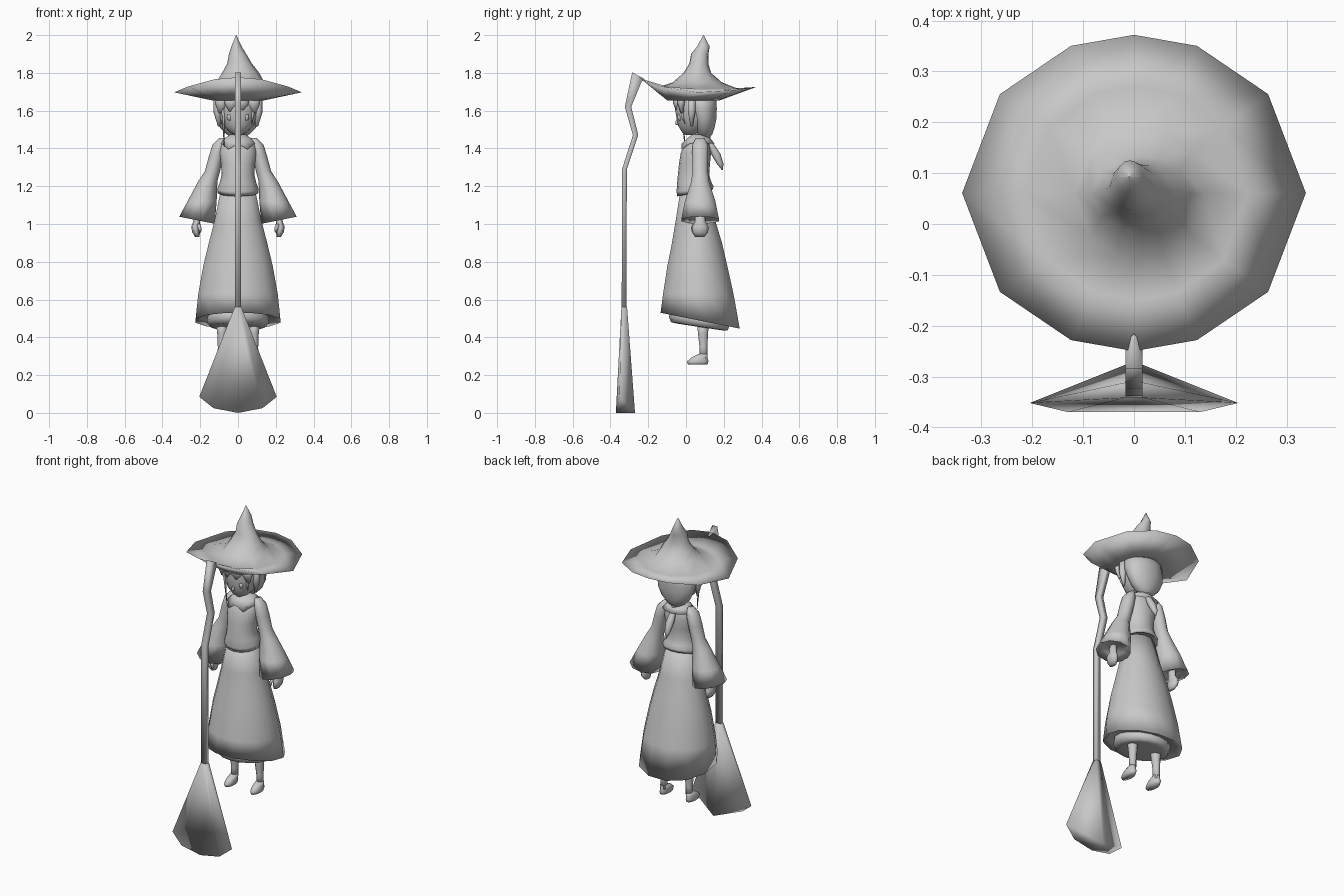
import bpy, bmesh, math

mat = bpy.data.materials.new("plain grey")
mat.diffuse_color = (0.58, 0.58, 0.58, 1)


def finish(name, bm, angle=180):
    bmesh.ops.recalc_face_normals(bm, faces=bm.faces)
    mesh = bpy.data.meshes.new(name)
    bm.to_mesh(mesh)
    bm.free()
    mesh.materials.append(mat)
    ob = bpy.data.objects.new(name, mesh)
    bpy.context.collection.objects.link(ob)
    bpy.ops.object.select_all(action='DESELECT')
    ob.select_set(True)
    bpy.context.view_layer.objects.active = ob
    bpy.ops.object.shade_smooth_by_angle(angle=math.radians(angle))
    return ob


def loft(name, rings, n=12, angles=None, side=1, phase=0.0, move=None, angle=180):
    """Join rings of (cx, cy, cz, rx, ry, tilt_x, tilt_y) into a closed skin."""
    angles = angles or [phase + 360 * i / n for i in range(n)]
    n = len(angles)
    bm = bmesh.new()
    rows = []
    for k, ring in enumerate(rings):
        cx, cy, cz, rx, ry, tx, ty = (tuple(ring) + (0, 0))[:7]
        row = []
        for a in angles:
            dx, dy = rx * math.cos(math.radians(a)), ry * math.sin(math.radians(a))
            p = [(cx + dx) * side, cy + dy, cz + tx * dx + ty * dy]
            if move:
                p = move(k, p)
            row.append(bm.verts.new(p))
        rows.append(row)
    for r0, r1 in zip(rows, rows[1:]):
        for i in range(n):
            j = (i + 1) % n
            bm.faces.new((r0[i], r0[j], r1[j], r1[i]))
    bm.faces.new(rows[0])
    bm.faces.new(rows[-1])
    return finish(name, bm, angle)


def strand(name, pts, n=6):
    """Tapered lock of hair from (x, y, z, radius)."""
    return loft(name, [(x, y, z, r, r) for x, y, z, r in pts], n)


# Hat: underside, twelve-sided curled brim, bent cone
def curl(k, p):
    if k in (2, 3):
        d = (p[1] - 0.06) / 0.31
        p[2] += (0.08 if d < 0 else 0.028) * d * d * (1 if k == 2 else 0.25)
    return p


quarter = [0, 38.7, 68.5]
brim = quarter + [90] + [180 - a for a in quarter[::-1]] + [180 + a for a in quarter[1:]] \
    + [270] + [360 - a for a in quarter[:0:-1]]
loft("hat", [(0, 0.06, 1.665, 0.10, 0.10), (0, 0.04, 1.655, 0.14, 0.14),
             (0, 0.061, 1.697, 0.338, 0.311), (0.005, 0.06, 1.715, 0.22, 0.21),
             (0.012, 0.06, 1.75, 0.128, 0.13), (0.014, 0.06, 1.80, 0.098, 0.073),
             (0.008, 0.068, 1.85, 0.065, 0.05), (-0.002, 0.073, 1.90, 0.046, 0.046),
             (-0.008, 0.092, 1.94, 0.027, 0.033), (-0.01, 0.093, 2.0, 0.001, 0.001)],
     angles=brim, move=curl)

# Head and hair
loft("head", [(0, 0.015, 1.47, 0.015, 0.015), (0, 0.03, 1.485, 0.045, 0.05),
              (0, 0.04, 1.52, 0.08, 0.082), (0, 0.05, 1.56, 0.1, 0.1),
              (0, 0.05, 1.62, 0.11, 0.11), (0, 0.05, 1.68, 0.1, 0.1)], 16)
loft("back_hair", [(0, 0.1, 1.45, 0.02, 0.02), (0, 0.1, 1.475, 0.06, 0.04),
                   (0, 0.098, 1.51, 0.095, 0.055), (0, 0.095, 1.56, 0.118, 0.068),
                   (0, 0.085, 1.61, 0.125, 0.08), (0, 0.075, 1.68, 0.12, 0.088)], 14)
strand("nose", [(0, -0.046, 1.525, 0.008), (0, -0.05, 1.535, 0.01), (0, -0.045, 1.56, 0.002)])
for i, x in enumerate((-0.085, -0.035, 0.02, 0.08)):
    y = 0.05 - 0.112 * math.sqrt(1 - (x / 0.13) ** 2)
    loft("fringe_lock_%d" % i, [(x, y + 0.015, 1.67, 0.04, 0.022), (x, y + 0.013, 1.635, 0.036, 0.02),
                                (x * 1.1, y + 0.016, 1.6 - abs(x) * 0.15, 0.008, 0.006)], 8)
for s, low in ((-1, 1.41), (1, 1.53)):
    word = "left" if s > 0 else "right"
    strand(word + "_long_lock", [(s * 0.085, -0.02, 1.64, 0.012), (s * 0.077, -0.02, 1.57, 0.008),
                                 (s * 0.073, -0.005, low, 0.002)])
    strand(word + "_side_lock", [(s * 0.105, 0.03, 1.67, 0.024), (s * 0.107, 0.03, 1.59, 0.022),
                                 (s * 0.1, 0.03, 1.515, 0.006)])
    strand(word + "_eye", [(s * 0.045, -0.03, 1.547, 0.008), (s * 0.045, -0.031, 1.56, 0.013),
                           (s * 0.045, -0.035, 1.58, 0.01)], 8)
strand("ponytail", [(0, 0.1, 1.465, 0.012), (0, 0.13, 1.42, 0.02), (0, 0.158, 1.37, 0.025),
                    (0, 0.18, 1.32, 0.018), (0, 0.193, 1.285, 0.003)], 8)
strand("hair_tie", [(0, 0.1, 1.475, 0.016), (0, 0.108, 1.46, 0.022), (0, 0.115, 1.445, 0.016)], 8)


# Blouse with flared hem, neck, pointed collar
def point_collar(k, p):
    if k == 0 and p[1] < 0.02 and abs(p[0]) > 0.02:
        p[2] -= 0.03
        p[1] -= 0.012
    return p


loft("blouse", [(0, 0.048, 1.185, 0.095, 0.08, 0, 0.2), (0, 0.048, 1.165, 0.108, 0.094, 0, 0.2),
                (0, 0.048, 1.185, 0.11, 0.098, 0, 0.15), (0, 0.044, 1.22, 0.096, 0.091),
                (0, 0.04, 1.26, 0.087, 0.083), (0, 0.045, 1.32, 0.09, 0.082),
                (0, 0.053, 1.38, 0.1, 0.08), (0, 0.062, 1.43, 0.092, 0.062),
                (0, 0.07, 1.465, 0.05, 0.042)], 16)
loft("neck", [(0, 0.07, 1.44, 0.032, 0.032), (0, 0.06, 1.52, 0.028, 0.028)], 10)
loft("collar", [(0, 0.065, 1.425, 0.1, 0.088), (0, 0.067, 1.45, 0.074, 0.064),
                (0, 0.07, 1.475, 0.04, 0.038)], 12, move=point_collar)

# Long skirt with sloping hem, petticoat inside
loft("skirt", [(0, 0.045, 1.18, 0.094, 0.077), (0, 0.05, 1.02, 0.128, 0.108),
               (0, 0.058, 0.9, 0.16, 0.137), (0, 0.06, 0.78, 0.19, 0.164),
               (0, 0.065, 0.63, 0.218, 0.193), (0, 0.075, 0.488, 0.232, 0.217, 0, -0.2),
               (0, 0.075, 0.508, 0.2, 0.185, 0, -0.2)], 12, phase=15)
loft("petticoat", [(0, 0.07, 0.53, 0.16, 0.15, 0, -0.15), (0, 0.07, 0.485, 0.165, 0.16, 0, -0.15),
                   (0, 0.07, 0.458, 0.15, 0.15, 0, -0.15),
                   (0, 0.07, 0.455, 0.12, 0.12, 0, -0.15)], 16)

# Mirrored limbs: bell sleeves, hands, legs, shoes
for s, word in ((1, "left"), (-1, "right")):
    loft(word + "_sleeve", [(0.085, 0.075, 1.455, 0.015, 0.025), (0.1, 0.075, 1.42, 0.035, 0.043),
                            (0.115, 0.075, 1.36, 0.039, 0.045), (0.135, 0.075, 1.28, 0.04, 0.043),
                            (0.16, 0.075, 1.225, 0.051, 0.05), (0.19, 0.075, 1.12, 0.077, 0.085),
                            (0.217, 0.075, 1.02, 0.094, 0.105, 0.2),
                            (0.213, 0.075, 1.05, 0.065, 0.075, 0.2)], 10, side=s)
    loft(word + "_hand", [(0.215, 0.075, 1.07, 0.02, 0.025), (0.218, 0.075, 1.015, 0.018, 0.028),
                          (0.225, 0.075, 0.985, 0.022, 0.044), (0.222, 0.075, 0.955, 0.02, 0.042),
                          (0.215, 0.073, 0.932, 0.012, 0.025)], 8, side=s)
    loft(word + "_thumb", [(0.21, 0.045, 1.0, 0.01, 0.01), (0.203, 0.035, 0.98, 0.01, 0.01),
                           (0.2, 0.036, 0.955, 0.005, 0.005)], 6, side=s)
    loft(word + "_leg", [(0.085, 0.09, 0.48, 0.032, 0.034), (0.085, 0.09, 0.42, 0.025, 0.028),
                         (0.087, 0.092, 0.35, 0.02, 0.022), (0.088, 0.092, 0.29, 0.02, 0.022)],
         10, side=s)
    loft(word + "_shoe", [(0.088, 0.09, 0.312, 0.022, 0.024), (0.089, 0.07, 0.292, 0.026, 0.046),
                          (0.09, 0.062, 0.272, 0.028, 0.06), (0.09, 0.062, 0.256, 0.024, 0.054)],
         10, side=s)

# Broom: crooked square handle with hooked end, flat-fronted bristles
w = 0.024
loft("broom_handle", [(0, -0.328, 0.45, w, 0.018), (0, -0.326, 1.29, w, 0.018),
                      (0, -0.267, 1.47, w, 0.02), (0, -0.307, 1.62, w, 0.024),
                      (0, -0.26, 1.778, w, 0.035, 0, -1), (0, -0.218, 1.768, 0.002, 0.002)],
     4, phase=45)
bm = bmesh.new()
pts = [(0, -0.37, 0), (0, -0.27, 0)]
for s in (-1, 1):
    pts += [(s * 0.205, -0.352, 0.085), (s * 0.13, -0.37, 0.025),
            (s * 0.018, -0.342, 0.56), (s * 0.018, -0.312, 0.56)]
for p in pts:
    bm.verts.new(p)
bmesh.ops.convex_hull(bm, input=bm.verts)
finish("broom_bristles", bm)
